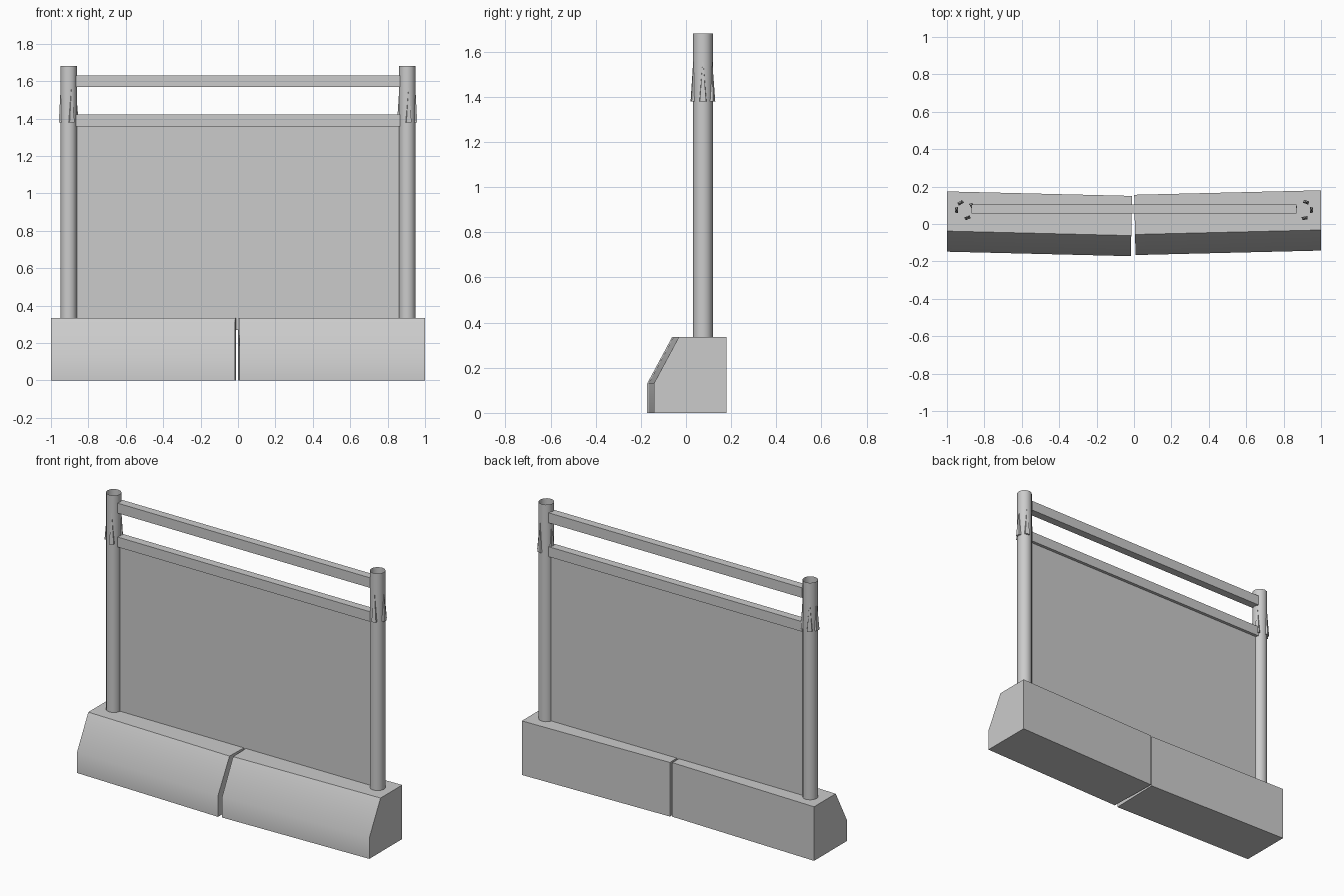
import bpy, bmesh, math

cube = bpy.data.objects.get("Cube")
if cube:
    bpy.data.objects.remove(cube, do_unlink=True)

grey = bpy.data.materials.new("plain_grey")
grey.use_nodes = True
colour = (0.6, 0.6, 0.6, 1)
grey.diffuse_color = colour
grey.node_tree.nodes["Principled BSDF"].inputs["Base Color"].default_value = colour

POST_X, POST_Y, POST_R = 0.905, 0.075, 0.044


def finish(name, bm, smooth=None):
    bmesh.ops.recalc_face_normals(bm, faces=bm.faces)
    mesh = bpy.data.meshes.new(name)
    bm.to_mesh(mesh)
    bm.free()
    mesh.materials.append(grey)
    obj = bpy.data.objects.new(name, mesh)
    bpy.context.collection.objects.link(obj)
    if smooth:
        bpy.ops.object.select_all(action="DESELECT")
        obj.select_set(True)
        bpy.context.view_layer.objects.active = obj
        bpy.ops.object.shade_smooth_by_angle(angle=math.radians(smooth))
    return obj


def box(name, size, centre):
    bm = bmesh.new()
    bmesh.ops.create_cube(bm, size=1)
    bmesh.ops.scale(bm, vec=size, verts=bm.verts)
    bmesh.ops.translate(bm, vec=centre, verts=bm.verts)
    return finish(name, bm)


# Sloped barrier blocks, angled slightly towards each other
PROFILE = [(-0.16, 0), (-0.16, 0.13), (-0.05, 0.335), (0.162, 0.335), (0.162, 0)]


def block(name, outer, inner_front, inner_back, outer_shift, inner_shift):
    bm = bmesh.new()
    ends = []
    for inner, shift in ((False, outer_shift), (True, inner_shift)):
        ring = []
        for y, z in PROFILE:
            t = (y + 0.16) / 0.322
            x = inner_front + (inner_back - inner_front) * t if inner else outer
            ring.append(bm.verts.new((x, y + shift, z)))
        ends.append(ring)
        bm.faces.new(ring)
    for i in range(len(PROFILE)):
        j = (i + 1) % len(PROFILE)
        bm.faces.new((ends[0][i], ends[0][j], ends[1][j], ends[1][i]))
    finish(name, bm, 35)


block("right_barrier_block", -1, -0.017, -0.010, 0.012, -0.012)
block("left_barrier_block", 1, 0.008, 0.001, 0.018, -0.006)

# Infill panel and rails
box("panel", (1.74, 0.012, 1.1), (0, 0.08, 0.82))
for name, z in (("lower_rail", 1.39), ("upper_rail", 1.6)):
    box(name, (1.74, 0.05, 0.062), (0, 0.08, z))


# Open tubular posts
def post(name, x):
    bm = bmesh.new()
    bmesh.ops.create_cone(bm, cap_ends=False, segments=12, radius1=POST_R,
                          radius2=POST_R, depth=1.38)
    bmesh.ops.translate(bm, vec=(x, POST_Y, 0.99), verts=bm.verts)
    finish(name, bm, 40)


# Tapered clips that flare out towards the bottom
def clips(name, x, angles):
    bm = bmesh.new()
    for degrees in angles:
        a = math.radians(degrees)

        def point(radius, side, z):
            return bm.verts.new((x + radius * math.cos(a) - side * math.sin(a),
                                 POST_Y + radius * math.sin(a) + side * math.cos(a), z))

        top = point(0.043, 0, 1.57)
        base = [point(r, s, 1.38) for r, s in
                ((0.036, -0.016), (0.053, -0.014), (0.053, 0.014), (0.036, 0.016))]
        bm.faces.new(base)
        for i in range(4):
            bm.faces.new((base[i], base[(i + 1) % 4], top))
    finish(name, bm)


for side, sign, angles in (("right", -1, (30, 120, 180, 290)),
                           ("left", 1, (0, 70, 170, 280))):
    post(side + "_post", sign * POST_X)
    clips(side + "_post_clips", sign * POST_X, angles)
